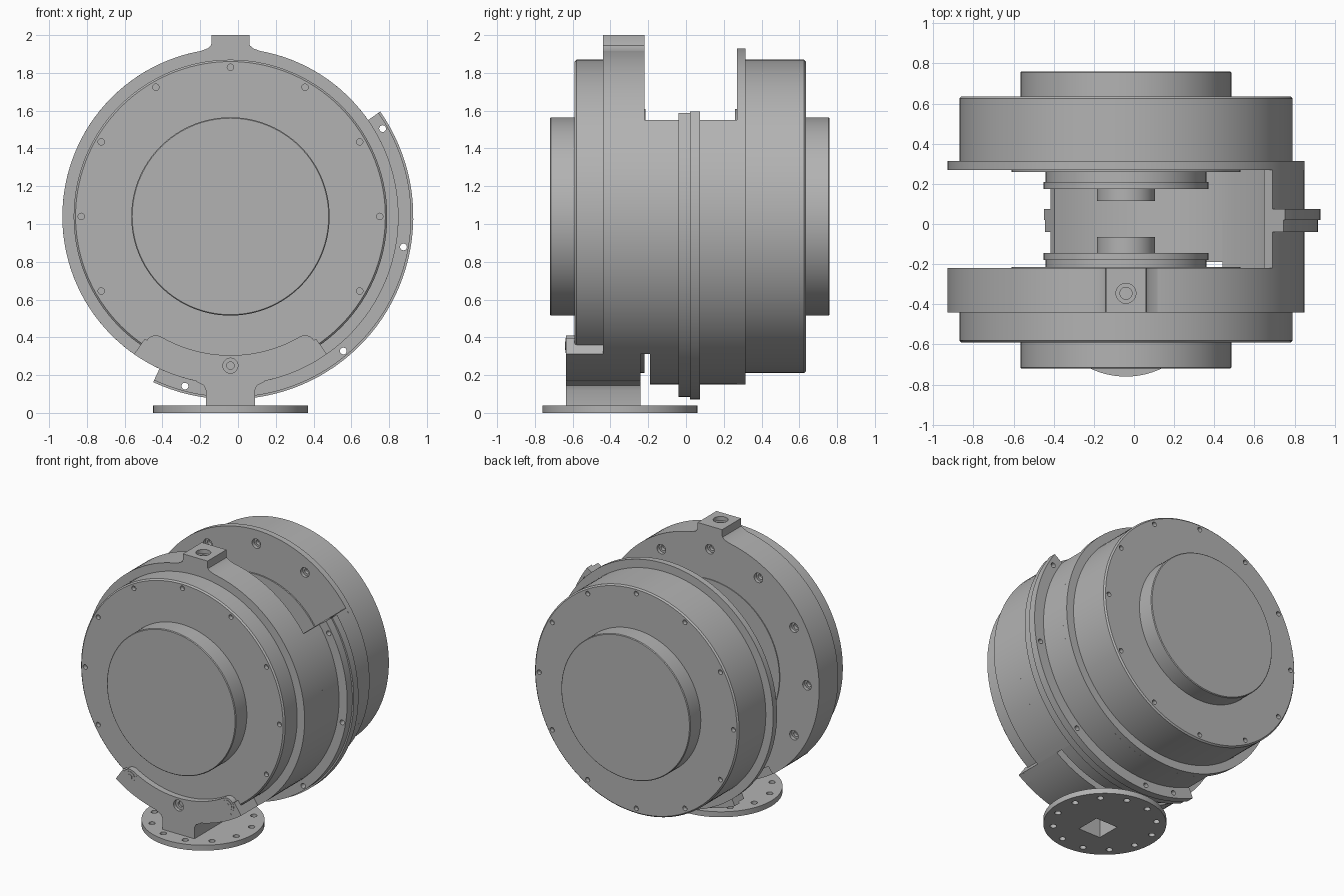
import bpy, bmesh
from math import sin, cos, radians, ceil
from mathutils import Matrix, Vector

if "Cube" in bpy.data.objects:
    bpy.data.objects.remove(bpy.data.objects["Cube"])

CX, CZ = -0.04, 1.04          # drum axis, parallel to y
BOLT_R = 0.79                 # bolt circle radius

grey = bpy.data.materials.new("machined grey")
grey.use_nodes = True
grey.diffuse_color = (0.45, 0.45, 0.45, 1)
grey.node_tree.nodes["Principled BSDF"].inputs["Base Color"].default_value = (0.45, 0.45, 0.45, 1)


def finish(name, bm):
    bmesh.ops.remove_doubles(bm, verts=bm.verts, dist=1e-5)
    bmesh.ops.recalc_face_normals(bm, faces=bm.faces)
    mesh = bpy.data.meshes.new(name)
    bm.to_mesh(mesh)
    bm.free()
    mesh.materials.append(grey)
    ob = bpy.data.objects.new(name, mesh)
    bpy.context.collection.objects.link(ob)
    return ob


def polar(r, deg, y):
    return Vector((CX + r * cos(radians(deg)), y, CZ + r * sin(radians(deg))))


def sweep(name, profile, a0=0, a1=360):
    """Turn a closed (radius, y) profile about the drum axis."""
    bm = bmesh.new()
    n = ceil((a1 - a0) / 3)
    rows = [[bm.verts.new(polar(r, a0 + (a1 - a0) * i / n, y)) for r, y in profile]
            for i in range(n + 1)]
    m = len(profile)
    for a, b in zip(rows, rows[1:]):
        for j in range(m):
            k = (j + 1) % m
            if profile[j][0] + profile[k][0] > 0:
                bm.faces.new((a[j], a[k], b[k], b[j]))
    if a1 - a0 < 360:
        bm.faces.new(rows[0])
        bm.faces.new(rows[-1])
    return finish(name, bm)


def arc(name, r0, r1, y0, y1, a0, a1):
    return sweep(name, [(r0, y0), (r1, y0), (r1, y1), (r0, y1)], a0, a1)


def prism(name, pts, y0, y1):
    """Extrude an outline in x, z along y."""
    bm = bmesh.new()
    face = bm.faces.new([bm.verts.new((x, y0, z)) for x, z in pts])
    out = bmesh.ops.extrude_face_region(bm, geom=[face])["geom"]
    bmesh.ops.translate(bm, vec=(0, y1 - y0, 0),
                        verts=[v for v in out if isinstance(v, bmesh.types.BMVert)])
    return finish(name, bm)


def add_rod(bm, pos, r, depth, axis="Y", n=20):
    """Cylinder centred on pos with total length depth."""
    rot = Matrix.Rotation(radians(90), 4, "X") if axis == "Y" else Matrix()
    bmesh.ops.create_cone(bm, cap_ends=True, segments=n, radius1=r, radius2=r,
                          depth=depth, matrix=Matrix.Translation(pos) @ rot)


def drill(ob, rods, axis="Y"):
    """Cut rods (position, radius, length) out of a part; wide ones first."""
    for radius in sorted({r for _, r, _ in rods}, reverse=True):
        bm = bmesh.new()
        for pos, r, depth in rods:
            if r == radius:
                add_rod(bm, pos, r, depth, axis)
        cut(ob, finish("cutter", bm))


def cut(ob, cutter):
    mod = ob.modifiers.new("cut", "BOOLEAN")
    mod.operation, mod.solver, mod.object = "DIFFERENCE", "EXACT", cutter
    cutter.hide_render = True
    bpy.context.view_layer.update()
    mesh = bpy.data.meshes.new_from_object(ob.evaluated_get(bpy.context.evaluated_depsgraph_get()))
    ob.modifiers.clear()
    ob.data = mesh
    bpy.data.objects.remove(cutter)


# Drums with end caps, inner hubs and shaft bosses
front = sweep("front_drum", [
    (0, -.72), (.52, -.72), (.525, -.715), (.525, -.59), (.82, -.59), (.83, -.58), (.83, -.22),
    (.57, -.22), (.57, -.214), (.40, -.214), (.40, -.18), (.41, -.18), (.41, -.144),
    (.145, -.144), (.145, -.065), (0, -.065)])
back = sweep("back_drum", [
    (0, .114), (.145, .114), (.145, .174), (.41, .174), (.41, .21), (.40, .21), (.40, .26),
    (.57, .26), (.57, .27), (.89, .27), (.89, .315), (.83, .315), (.83, .625), (.82, .635),
    (.525, .635), (.525, .755), (.52, .76), (0, .76)])
clock = range(0, 360, 30)
for drum, outer, inner in ((front, -.59, -.22), (back, .635, .27)):
    rods = [(polar(BOLT_R, a, outer), .017, .06) for a in clock]
    rods += [(polar(BOLT_R, a, inner), .035, .05) for a in clock]
    rods += [(polar(BOLT_R, a, inner), .02, .1) for a in clock]
    drill(drum, rods)

# Front clamp ring, open at the bottom where the bracket sits
arc("front_ring", .825, .89, -.44, -.22, -55, 235)

# Curved guard between the drums, with paired bolted flanges
arc("guard_front_shell", .84, .89, -.22, .02, -55, 35)
arc("guard_lower_shell", .84, .89, -.19, .02, -115, -55)
arc("guard_back_shell", .84, .89, .02, .27, -115, 35)
for name, r, y0, y1 in (("guard_flange_front", .957, -.04, .02), ("guard_flange_back", .968, .02, .075)):
    flange = arc(name, .84, r, y0, y1, -115, 35)
    drill(flange, [(polar(.93, a, .02), .018, .3) for a in (30, -10, -50, -90, -105)])

# Lifting lug on the front ring
lug = prism("lifting_lug", [(CX + s * x, z) for s, pts in (
    (-1, [(.16, 1.89), (.16, 1.915), (.12, 1.93), (.103, 1.945), (.1, 1.96), (.1, 2)]),
    (1, [(.1, 2), (.1, 1.96), (.103, 1.945), (.12, 1.93), (.16, 1.915), (.16, 1.89)]))
    for x, z in pts], -.44, -.22)
drill(lug, [(Vector((CX, -.345, 2)), .05, .06), (Vector((CX, -.345, 2)), .03, .18)], "Z")

# Mounting bracket: saddle under the drum and a bolted front lip
arc("bracket_saddle", .828, .89, -.59, -.24, -125, -55)
lip = arc("bracket_lip", .735, .89, -.635, -.588, -120, -60)
drill(lip, [(polar(BOLT_R, -90, -.635), .04, .05), (polar(BOLT_R, -90, -.635), .02, .08)])
for side, a0, a1 in (("left", -60, -55), ("right", -125, -120)):
    centre = -60 if side == "left" else -120
    arc("bracket_lip_corner_" + side, BOLT_R, .89, -.634, -.588, a0, a1)
    bm = bmesh.new()
    add_rod(bm, polar(BOLT_R, centre, -.612), .055, .048, n=32)
    end = finish("bracket_lip_end_" + side, bm)
    bm = bmesh.new()
    add_rod(bm, polar(BOLT_R, centre, -.637), .04, .004, n=32)
    add_rod(bm, polar(BOLT_R, centre, -.638), .022, .006, n=6)
    finish("bracket_bolt_" + side, bm)

# Pedestal post, flared into the saddle, hollow from below
post = prism("pedestal_post", [(CX + x, z) for x, z in (
    (-.13, .02), (.13, .02), (.13, .12), (.14, .145), (.18, .165), (.18, .2),
    (-.18, .2), (-.18, .165), (-.14, .145), (-.13, .12))], -.635, -.24)
base = bmesh.new()
add_rod(base, Vector((CX, -.35, .02)), .41, .04, "Z", 96)
base = finish("base_plate", base)
drill(base, [(Vector((CX + .345 * cos(radians(a + 15)), -.35 + .345 * sin(radians(a + 15)), .02)),
              .022, .2) for a in clock], "Z")
for part in (post, base):
    cut(part, prism("cutter", [(CX + x, z) for x, z in
                               ((-.09, -.1), (.09, -.1), (.09, .14), (-.09, .14))], -.51, -.33))

# Smooth the round surfaces, keep machined edges crisp
bpy.ops.object.select_all(action="DESELECT")
for ob in bpy.context.scene.objects:
    if ob.type == "MESH":
        ob.select_set(True)
        bpy.context.view_layer.objects.active = ob
bpy.ops.object.shade_smooth_by_angle(angle=radians(25))
